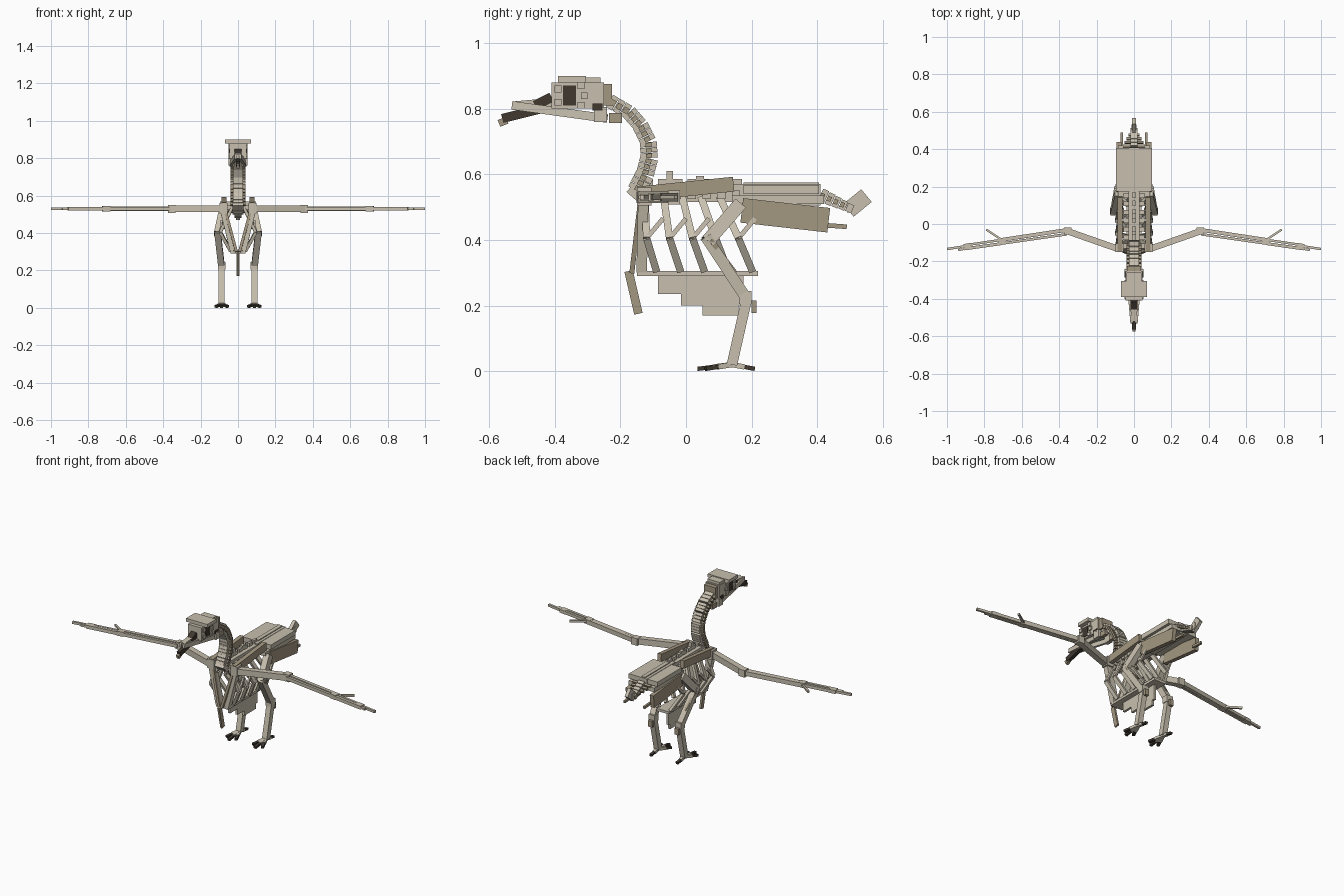
import bpy
from mathutils import Vector, Matrix

default = bpy.data.objects.get("Cube")
if default:
    bpy.data.objects.remove(default, do_unlink=True)


def material(name, red, green, blue):
    mat = bpy.data.materials.new(name)
    mat.use_nodes = True
    colour = (red, green, blue, 1)
    mat.diffuse_color = colour
    mat.node_tree.nodes["Principled BSDF"].inputs["Base Color"].default_value = colour
    return mat


bone = material("pale bone", .58, .53, .43)
tan = material("tan bone", .37, .31, .22)
horn = material("dark horn", .05, .04, .03)

ACROSS, ALONG = Vector((1, 0, 0)), Vector((0, 1, 0))


def cube_object(name, matrix, mat):
    bpy.ops.mesh.primitive_cube_add(size=1)
    obj = bpy.context.object
    obj.name = name
    obj.data.transform(matrix)
    obj.data.materials.append(mat)
    return obj


def beam(name, start, end, width, thick, mat=bone, side=ACROSS):
    """Bar between two points; width lies along the side direction."""
    start, end = Vector(start), Vector(end)
    axis = end - start
    forward = axis.normalized()
    right = (side - forward * side.dot(forward)).normalized()
    up = right.cross(forward)
    turn = Matrix((right, forward, up)).transposed().to_4x4()
    scale = Matrix.Diagonal((width, axis.length, thick, 1))
    return cube_object(name, Matrix.Translation((start + end) / 2) @ turn @ scale, mat)


def block(name, x, y, z, mat=bone):
    """Upright box given by its lower and upper limit on each axis."""
    low, high = Vector((x[0], y[0], z[0])), Vector((x[1], y[1], z[1]))
    scale = Matrix.Diagonal((*(high - low), 1))
    return cube_object(name, Matrix.Translation((low + high) / 2) @ scale, mat)


def mid_block(name, half, y, z, mat=bone):
    return block(name, (-half, half), y, z, mat)


def pair_beam(name, start, end, *args, **options):
    for label, s in (("left", 1), ("right", -1)):
        flip = Vector((s, 1, 1))
        beam(f"{label}_{name}", Vector(start) * flip, Vector(end) * flip, *args, **options)


def pair_block(name, x, y, z, mat=bone):
    for label, s in (("left", 1), ("right", -1)):
        block(f"{label}_{name}", sorted((x[0] * s, x[1] * s)), y, z, mat)


# Skull
mid_block("cranium", .045, (-.41, -.25), (.80, .88))
mid_block("skull_roof", .04, (-.39, -.26), (.87, .895))
mid_block("brow_plate", .07, (-.39, -.305), (.88, .9))
mid_block("skull_back", .038, (-.25, -.225), (.81, .875), tan)
pair_block("eye_socket", (.04, .048), (-.375, -.335), (.81, .87), horn)
pair_block("ear_hollow", (.04, .05), (-.285, -.255), (.795, .815), horn)
for y, z in ((-.39, .82), (-.39, .86), (-.31, .84), (-.32, .87), (-.32, .81)):
    pair_block("socket_rim", (.04, .052), (y - .01, y + .01), (z - .01, z + .01))

# Beak and jaw
beam("upper_beak", (0, -.52, .81), (0, -.41, .82), .03, .025)
beam("beak_ridge", (0, -.46, .81), (0, -.41, .835), .035, .03, horn)
beam("beak_hook", (0, -.56, .77), (0, -.44, .80), .022, .028, horn)
beam("beak_tip", (0, -.57, .755), (0, -.545, .765), .018, .022, tan)
pair_beam("jaw_bone", (.012, -.53, .81), (.038, -.24, .77), .014, .026)
pair_block("jaw_hinge", (.025, .05), (-.28, -.24), (.76, .805))
pair_block("jaw_corner", (.02, .04), (-.235, -.195), (.757, .787), tan)

# Neck vertebrae strung along a curve
path = [Vector((0, y, z)) for y, z in (
    (-.15, .55), (-.125, .60), (-.112, .65), (-.115, .70),
    (-.14, .75), (-.175, .79), (-.235, .825))]
for i, (a, b) in enumerate(zip(path, path[1:])):
    for part in range(3):
        p, q = a.lerp(b, part / 3), a.lerp(b, (part + .9) / 3)
        beam(f"neck_vertebra_{i * 3 + part}", p, q, .055, .058 - i * .003)
        beam("neck_process", p, p.lerp(q, .85), .08, .018, tan)
beam("neck_base", (0, -.165, .565), (0, -.125, .53), .06, .05)

# Back and shoulder blades
mid_block("backbone", .03, (-.15, .17), (.515, .565))
for i in range(7):
    y = -.13 + i * .045
    mid_block(f"back_vertebra_{i}", .055, (y, y + .025), (.525, .55))
    mid_block(f"back_spine_{i}", .008, (y, y + .03), (.56, .585))
mid_block("front_spine", .01, (-.06, -.04), (.57, .61))
mid_block("rear_spine", .01, (.03, .055), (.57, .595))
pair_beam("shoulder_blade", (.075, -.145, .54), (.075, .145, .57), .025, .045, tan)

# Ribs: upper bar, lower bar and a slanting strut
for i in range(5):
    y = -.125 + i * .057
    low = -.09 + i * .073
    elbow = (.095, low - .03 - i * .003, .405)
    pair_beam(f"upper_rib_{i}", (.035, y, .53), elbow, .016, .022)
    pair_beam(f"lower_rib_{i}", elbow, (.04, low, .305), .016, .022)
    pair_beam(f"rib_strut_{i}", elbow, (.088, elbow[1] + .05, .465), .01, .014)

# Breastbone, keel and shoulder girdle
mid_block("breastbone", .04, (-.15, .22), (.29, .305))
for i, (front, rear, low, high) in enumerate((
        (-.085, .175, .235, .29), (-.015, .175, .2, .235), (.05, .16, .17, .2))):
    mid_block(f"keel_{i}", .007, (front, rear), (low, high))
pair_beam("coracoid", (.025, -.135, .305), (.08, -.13, .53), .035, .032)
beam("wishbone_tip", (0, -.175, .305), (0, -.145, .175), .012, .026, tan)
pair_beam("wishbone_arm", (.008, -.165, .3), (.065, -.14, .51), .015, .015, tan)

# Pelvis
mid_block("sacrum", .028, (.14, .41), (.505, .57))
mid_block("sacrum_ridge", .012, (.175, .405), (.56, .575))
pair_block("hip_plate", (.02, .095), (.175, .405), (.54, .568))
pair_block("hip_shelf", (.02, .085), (.14, .42), (.51, .535))
pair_beam("hip_side", (.08, .17, .49), (.08, .435, .46), .025, .075, tan)
pair_beam("pubis", (.065, .42, .445), (.065, .49, .44), .012, .014, tan)

# Tail, tapering to a tilted end plate
for i in range(5):
    y, z = .41 + i * .02, .537 - i * .009
    beam(f"tail_vertebra_{i}", (0, y, z), (0, y + .018, z - .008), .04, .042 - i * .004)
    beam("tail_process", (0, y, z), (0, y + .012, z - .005), .12 - i * .02, .015, tan)
beam("tail_plate", (0, .495, .49), (0, .55, .535), .02, .05)
beam("tail_plate_foot", (0, .49, .5), (0, .53, .505), .028, .035)

# Wings
wing = dict(side=ALONG)
pair_block("shoulder_joint", (.055, .1), (-.15, -.105), (.505, .56))
pair_beam("upper_arm", (.08, -.135, .53), (.36, -.037, .53), .034, .036, **wing)
pair_block("elbow_joint", (.335, .375), (-.055, -.018), (.508, .55))
pair_beam("forearm_rear", (.36, -.032, .53), (.71, -.085, .53), .02, .026, **wing)
pair_beam("forearm_front", (.36, -.055, .53), (.71, -.105, .53), .014, .02, **wing)
pair_beam("wrist_joint", (.685, -.09, .53), (.725, -.096, .53), .036, .027, **wing)
pair_beam("hand_rear", (.71, -.085, .53), (.9, -.113, .53), .013, .018, **wing)
pair_beam("hand_front", (.71, -.105, .53), (.9, -.132, .53), .016, .02, **wing)
pair_beam("knuckle", (.87, -.118, .53), (.91, -.124, .53), .034, .02, **wing)
pair_beam("long_finger", (.89, -.117, .53), (1, -.134, .53), .013, .014, **wing)
pair_beam("short_finger", (.89, -.13, .53), (.94, -.139, .53), .012, .012, **wing)
pair_beam("thumb", (.70, -.09, .53), (.79, -.03, .53), .011, .012, **wing)

# Legs
pair_beam("thigh", (.085, .165, .51), (.11, .065, .395), .035, .042)
pair_beam("shin", (.11, .06, .41), (.088, .185, .22), .034, .034)
pair_beam("shin_splint", (.122, .075, .40), (.1, .15, .3), .012, .014, tan)
pair_block("ankle", (.067, .107), (.162, .2), (.205, .245))
pair_block("heel_spur", (.075, .1), (.2, .215), (.178, .215), tan)
pair_beam("foot_shank", (.087, .14, .02), (.087, .183, .21), .032, .032)

# Feet: three front toes and one hind toe, each with a claw
for name, x, y in (("inner", .055, .06), ("middle", .087, .035),
                   ("outer", .119, .06), ("hind", .087, .21)):
    root, tip = Vector((.087, .14, .02)), Vector((x, y, .007))
    joint = root.lerp(tip, .55)
    pair_beam(f"{name}_toe", root, joint, .018, .016)
    pair_beam(f"{name}_claw", joint, tip, .016, .013, horn)
